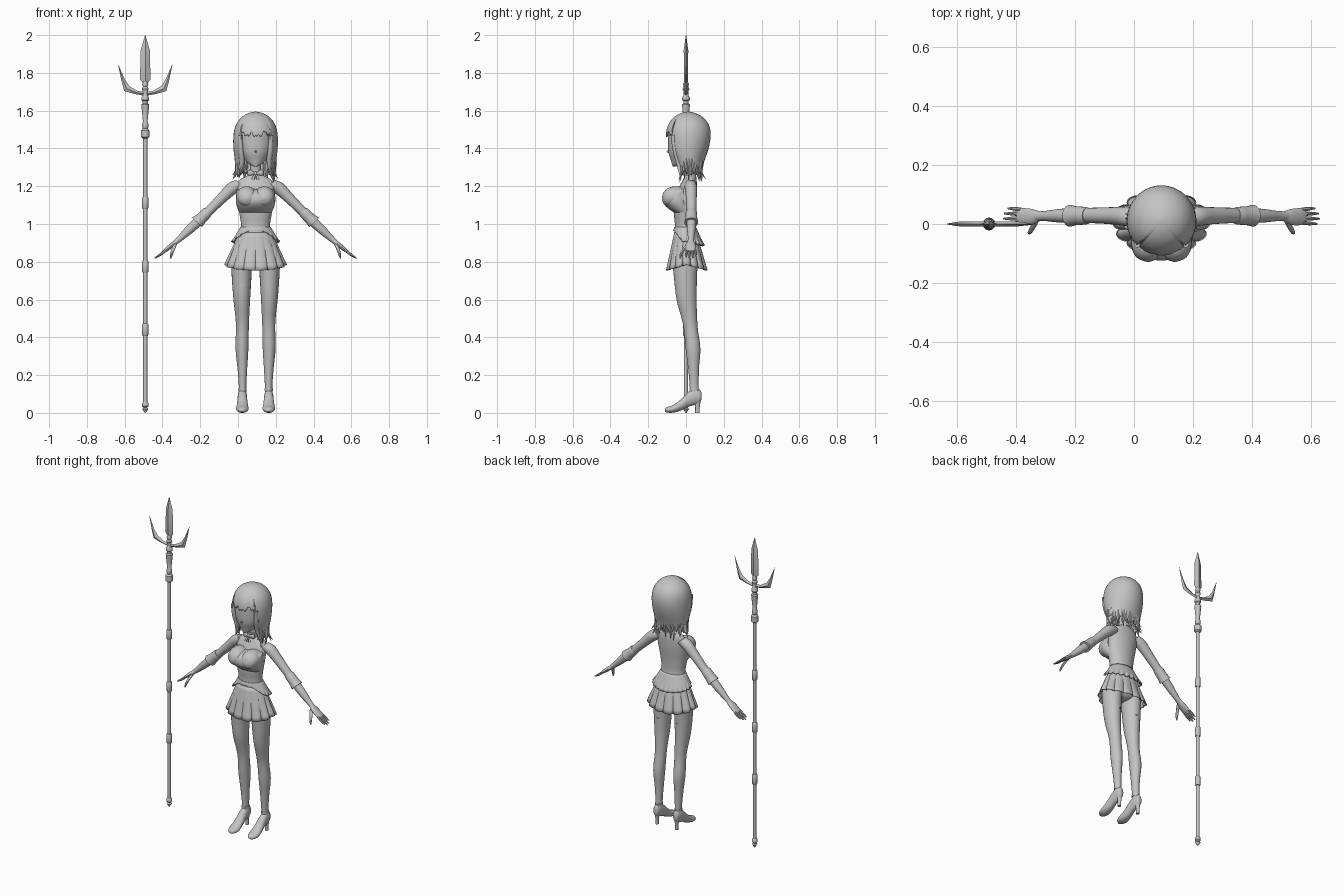
import bpy, bmesh, math, random
from mathutils import Vector

random.seed(4)
C = 0.093          # figure centre line
T = -0.491         # spear centre line
X, Y, Z = Vector((1, 0, 0)), Vector((0, 1, 0)), Vector((0, 0, 1))
grey = bpy.data.materials.new("plain_grey")
grey.diffuse_color = (0.55, 0.55, 0.55, 1)


def finish(name, bm):
    bmesh.ops.remove_doubles(bm, verts=bm.verts, dist=1e-5)
    bmesh.ops.recalc_face_normals(bm, faces=bm.faces)
    me = bpy.data.meshes.new(name)
    bm.to_mesh(me)
    bm.free()
    me.materials.append(grey)
    ob = bpy.data.objects.new(name, me)
    bpy.context.collection.objects.link(ob)
    return ob


def resample(pts, k):
    """Catmull-Rom smoothing of rows of numbers."""
    if k < 2:
        return pts
    out = []
    for i in range(len(pts) - 1):
        a, b, c, d = pts[max(i - 1, 0)], pts[i], pts[i + 1], pts[min(i + 2, len(pts) - 1)]
        for j in range(k):
            t = j / k
            out.append([0.5 * (2 * q + (r - p) * t + (2 * p - 5 * q + 4 * r - s) * t * t
                               + (3 * q - p - 3 * r + s) * t ** 3) for p, q, r, s in zip(a, b, c, d)])
    return out + [pts[-1]]


def sweep(name, pts, u=X, v=Y, n=20, k=4):
    """Closed body through rows (x, y, z, radius along u, radius along v)."""
    bm = bmesh.new()
    rings = []
    for x, y, z, a, b in resample(pts, k):
        rings.append([bm.verts.new(Vector((x, y, z)) + u * a * math.cos(i * math.tau / n)
                                   + v * b * math.sin(i * math.tau / n)) for i in range(n)])
    for p, q in zip(rings, rings[1:]):
        for i in range(n):
            bm.faces.new((p[i], p[(i + 1) % n], q[(i + 1) % n], q[i]))
    bm.faces.new(rings[0])
    bm.faces.new(rings[-1])
    return finish(name, bm)


def shell(name, n, rows, f, thick=0.005):
    """Open cloth or hair surface; f(angle from the front, t) gives a point."""
    bm = bmesh.new()
    g = [[bm.verts.new(f(i * math.tau / n, j / rows)) for i in range(n)] for j in range(rows + 1)]
    for p, q in zip(g, g[1:]):
        for i in range(n):
            bm.faces.new((p[i], p[(i + 1) % n], q[(i + 1) % n], q[i]))
    ob = finish(name, bm)
    m = ob.modifiers.new("thickness", "SOLIDIFY")
    m.thickness, m.offset = thick, -1
    return ob


def ball(name, loc, size, seg=20):
    bm = bmesh.new()
    bmesh.ops.create_uvsphere(bm, u_segments=seg, v_segments=seg // 2, radius=1)
    for w in bm.verts:
        w.co = Vector((w.co.x * size[0], w.co.y * size[1], w.co.z * size[2])) + Vector(loc)
    return finish(name, bm)


def around(th, rx, yf, yb):
    """Point on an oval with its own front and back depth."""
    return C + rx * math.sin(th), (yf + yb) / 2 - (yb - yf) / 2 * math.cos(th)


# torso with pelvis, waist, shoulders and neck: (y, z, rx, ry)
torso = [(0, .772, .03, .03), (0, .79, .085, .055), (0, .85, .106, .07), (0, .91, .095, .066), (-.003, .96, .082, .058),
         (-.006, 1.0, .077, .053), (-.008, 1.07, .088, .057), (0, 1.14, .097, .056), (.012, 1.2, .1, .046),
         (.02, 1.235, .082, .036), (.022, 1.255, .046, .03), (.02, 1.275, .03, .028), (.012, 1.36, .028, .028)]
sweep("torso", [(C, y, z, a, b) for y, z, a, b in torso], n=32)

# bustier joining the chest
bustier = [(-.012, 1.06, .085, .05), (-.03, 1.085, .096, .068), (-.045, 1.115, .104, .077),
           (-.046, 1.15, .104, .074), (-.035, 1.175, .1, .062), (-.02, 1.185, .09, .04)]
sweep("bustier", [(C, y, z, a, b) for y, z, a, b in bustier], n=32)

# face and skull
head = [(-.062, 1.305, .008, .008), (-.047, 1.315, .03, .027), (-.025, 1.34, .056, .056), (-.01, 1.38, .08, .083),
        (0, 1.44, .094, .096), (.008, 1.5, .096, .1), (.01, 1.55, .07, .075), (.01, 1.575, .02, .02)]
sweep("head", [(C, y, z, a, b) for y, z, a, b in head], n=32)
ball("nose", (C, -.093, 1.384), (.005, .01, .007), 12)

# hair cap with fringe, side locks and ragged back
hair_rows = resample([(1.595, 0, .012, .012), (1.588, .035, -.025, .047), (1.565, .075, -.064, .09),
                      (1.525, .104, -.094, .121), (1.47, .117, -.107, .131), (1.4, .117, -.1, .12),
                      (1.33, .108, -.068, .096), (1.27, .096, -.045, .08), (1.2, .09, -.04, .075)], 5)


def hair_oval(z):
    for p, q in zip(hair_rows, hair_rows[1:]):
        if z >= q[0]:
            f = (p[0] - z) / (p[0] - q[0])
            return [a + (b - a) * f for a, b in zip(p[1:], q[1:])]
    return hair_rows[-1][1:]


jag = [random.uniform(0, 1) for _ in range(96)]


def hair_point(th, t):
    i = round(th / math.tau * 96)
    side = min(th, math.tau - th)
    low = 1.46 + .035 * jag[i % 96] if side < .72 else 1.255 + .035 * (i % 2) + .02 * jag[i % 96]
    z = 1.595 - (1.595 - low) * (1 - math.cos(t * math.pi / 2)) if t < 1 else low
    return (*around(th, *hair_oval(z)), z)


shell("hair", 96, 20, hair_point, .006)

# loose strands along the hair hem
for i in range(22):
    th = 1.0 + i * (math.tau - 2.0) / 21
    z1 = random.uniform(1.22, 1.265)
    rx, yf, yb = hair_oval(1.34)
    x0, y0 = around(th, rx * .97, yf * .97, yb * .97)
    x1, y1 = around(th + random.uniform(-.1, .1), *hair_oval(1.28))
    out = random.uniform(-.004, .03)
    sweep("hair_strand", [(x0, y0, 1.36, .006, .006), (x1, y1, 1.29, .011, .008),
                          (x1 + out * math.sin(th), y1 - out * math.cos(th), z1, .001, .001)], n=6, k=3)


# pleated skirt
def skirt_point(th, t):
    fold = 1 - .11 * t * (1 - abs(math.sin(7 * th)) ** .6)
    x, y = around(th, (.086 + .08 * t) * fold, (-.062 - .046 * t) * fold, (.056 + .06 * t) * fold)
    return x, y, .955 + t * (-.17 - .03 * abs(math.cos(th)))


shell("skirt", 168, 8, skirt_point, .004)


# flared bodice hem, open in front, pointed at the hips and long behind
def peplum_point(th, t):
    back = (1 - math.cos(th)) / 2
    flare = min(1, max(0, (back - .04) / .3))
    wave = .005 * math.sin(22 * th) * flare * max(0, t - .6) / .4
    x, y = around(th, .08 + .014 * t + .032 * t * flare + wave, -.062 - .006 * t - .014 * t * flare - wave,
                  .053 + .043 * t + wave)
    return x, y, .985 - t * (.022 + .05 * flare + .028 * back ** 2) + wave / 2


shell("peplum", 132, 8, peplum_point, .005)

# neck collar and bow
sweep("collar", [(C, .018, 1.258, .037, .036), (C, .017, 1.282, .033, .032)], k=1)
ball("bow_knot", (C, -.024, 1.268), (.01, .01, .011), 12)

arm = [(.08, .022, 1.212, .03, .03), (.12, .026, 1.192, .033, .034), (.17, .028, 1.145, .029, .029),
       (.235, .029, 1.08, .026, .025), (.28, .029, 1.035, .026, .026), (.345, .028, .975, .023, .024),
       (.395, .027, .928, .017, .017), (.425, .026, .902, .017, .013)]
cuff = [(.25, .028, 1.067, .027, .026), (.258, .028, 1.06, .03, .029), (.275, .028, 1.042, .031, .03),
        (.29, .028, 1.027, .032, .031), (.31, .028, 1.008, .037, .036), (.31, .028, 1.008, .026, .026)]
palm = [(.415, .026, .91, .017, .013), (.44, .024, .89, .027, .013), (.47, .025, .866, .029, .011),
        (.485, .026, .855, .026, .008)]
leg = [(.066, 0, .88, .045, .06), (.073, -.004, .8, .054, .066), (.074, -.003, .72, .052, .061),
       (.073, .003, .6, .044, .053), (.07, .018, .5, .036, .041), (.07, .026, .44, .034, .037),
       (.072, .037, .34, .034, .039), (.07, .04, .24, .026, .029), (.069, .043, .15, .02, .024),
       (.069, .045, .09, .02, .024)]
# shoe rows: (y, z, half width, half height)
shoe = [(.082, .09, .008, .015), (.074, .088, .018, .034), (.045, .086, .024, .044), (.01, .07, .026, .039),
        (-.03, .04, .03, .029), (-.07, .021, .033, .02), (-.1, .016, .023, .014), (-.112, .014, .007, .007)]

for s, side in ((-1, "right"), (1, "left")):
    def flip(pts):
        return [(C + s * p[0], *p[1:]) for p in pts]
    across = Vector((s * .72, 0, .69))
    sweep(side + "_breast", flip([(.047, -.012, 1.145, .052, .05), (.047, -.06, 1.145, .056, .054),
                                  (.046, -.095, 1.142, .05, .048), (.045, -.117, 1.138, .034, .032),
                                  (.045, -.128, 1.136, .006, .006)]), X, Z, 24)
    sweep(side + "_bow_loop", flip([(.005, -.024, 1.268, .006, .006), (.03, -.024, 1.272, .008, .016),
                                    (.042, -.02, 1.272, .004, .012)]), Y, Z, 10, 3)
    sweep(side + "_bow_tail", flip([(.003, -.026, 1.265, .004, .004), (.014, -.036, 1.235, .009, .003)]), k=1, n=8)
    # long lock framing the face
    sweep(side + "_face_lock", flip([(.082, -.066, 1.47, .012, .014), (.078, -.056, 1.39, .014, .016),
                                     (.072, -.038, 1.32, .012, .014), (.09, -.03, 1.245, .001, .001)]), n=10)
    # arm, cuff and hand
    sweep(side + "_arm", flip(arm), Y, across)
    sweep(side + "_cuff", flip(cuff), Y, across, 24, 1)
    sweep(side + "_palm", flip(palm), Y, across, 14)
    for i, reach in enumerate((.047, .055, .052, .04)):
        y = .005 + .0145 * i
        sweep(side + "_finger", flip([(.475, y, .862, .007, .008), (.475 + reach * .55, y + (i - 1.5) * .002,
              .862 - reach * .45, .0065, .007), (.48 + reach, y + (i - 1.5) * .003, .862 - reach * .8, .003, .003)]),
              Y, across, 8, 3)
    sweep(side + "_thumb", flip([(.425, .01, .893, .01, .01), (.438, -.014, .862, .009, .009),
                                 (.446, -.028, .835, .007, .007), (.449, -.031, .818, .003, .003)]), X, Y, 8, 3)
    # leg, garter tab and heeled shoe
    sweep(side + "_leg", flip(leg), n=24)
    for y in (-.056, .056):
        sweep(side + "_garter_tab", flip([(.066, y, .672, .01, .004), (.068, y, .682, .01, .004)]), n=6, k=1)
    sweep(side + "_shoe", flip([(.07, *r) for r in shoe]), X, Z, 20)
    sweep(side + "_heel", flip([(.07, .06, 0, .01, .012), (.07, .061, .035, .01, .012),
                                (.07, .062, .08, .017, .019)]), n=12, k=2)
    sweep(side + "_ankle_strap", flip([(.069, .044, .118, .022, .026), (.069, .044, .13, .022, .026)]), k=1)
    # curved side prong of the spear
    sweep(side + "_prong", [(T + s * x, 0, z, a, b) for x, z, a, b in
                            ((0, 1.688, .009, .012), (.05, 1.697, .009, .012), (.098, 1.717, .008, .019),
                             (.117, 1.76, .006, .011), (.143, 1.843, .001, .001))],
          Y, Vector((s * .7, 0, -.7)), 4, 1)


def turned(name, rows, n=12):
    sweep(name, [(T, 0, z, r, r) for z, r in rows], n=n, k=1)


# spear shaft, rings, pommel, socket and blade
turned("shaft", [(.04, .011), (1.47, .011)])
for z in (.44, .775, 1.112):
    turned("shaft_ring", [(z - .032, .013), (z - .027, .0165), (z + .027, .0165), (z + .032, .013)])
turned("pommel", [(0, .002), (.02, .016), (.028, .009), (.036, .017), (.05, .017), (.058, .011)])
turned("socket", [(1.452, .012), (1.46, .022), (1.495, .022), (1.505, .013), (1.515, .017), (1.53, .017),
                  (1.54, .012), (1.6, .018), (1.632, .021), (1.638, .014), (1.65, .014), (1.656, .02),
                  (1.67, .02), (1.68, .013), (1.705, .014), (1.715, .018), (1.728, .012), (1.74, .016),
                  (1.755, .01)])
sweep("blade", [(T, 0, z, a, b) for z, a, b in
                ((1.745, .012, .008), (1.765, .028, .011), (1.92, .024, .012), (2.0, .001, .001))], n=4, k=1)

# smooth shading with crisp edges
bpy.ops.object.select_all(action="SELECT")
bpy.context.view_layer.objects.active = bpy.data.objects["torso"]
bpy.ops.object.shade_smooth_by_angle(angle=math.radians(40))
